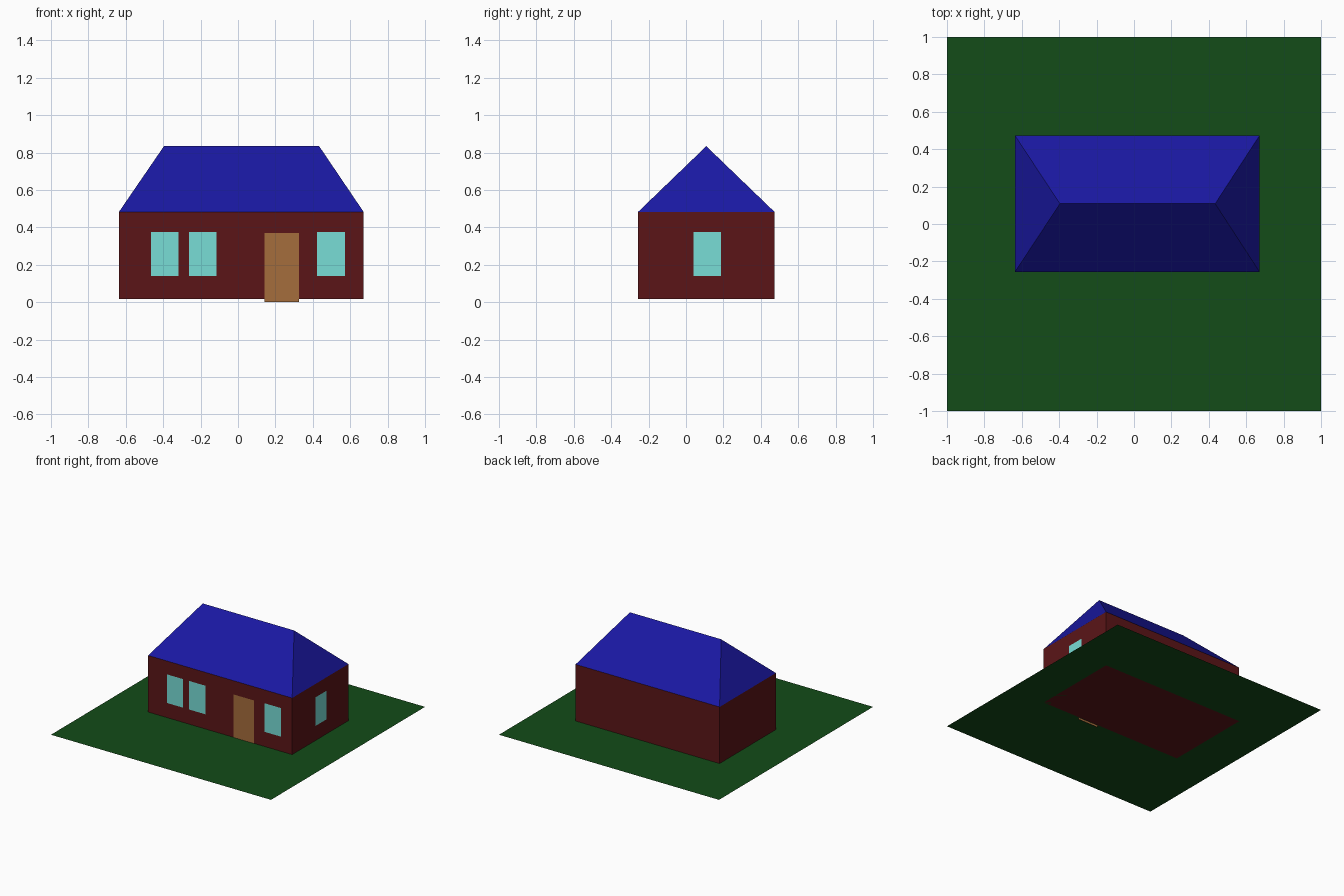
import bpy, bmesh
from mathutils import Vector

if "Cube" in bpy.data.objects:
    bpy.data.objects.remove(bpy.data.objects["Cube"])

X0, X1, Y0, Y1 = -0.637, 0.672, -0.257, 0.474
GROUND, EAVES, RIDGE = 0.017, 0.482, 0.834


def material(name, hex_rgb):
    mat = bpy.data.materials.new(name)
    srgb = [int(hex_rgb[i:i + 2], 16) / 255 for i in (0, 2, 4)]
    mat.diffuse_color = [((c + 0.055) / 1.055) ** 2.4 if c > 0.04 else c / 12.92 for c in srgb] + [1]
    mat.use_nodes = True
    mat.node_tree.nodes["Principled BSDF"].inputs["Base Color"].default_value = mat.diffuse_color
    return mat


def make(name, verts, faces, mat):
    mesh = bpy.data.meshes.new(name)
    mesh.from_pydata(verts, [], faces)
    mesh.materials.append(mat)
    obj = bpy.data.objects.new(name, mesh)
    bpy.context.collection.objects.link(obj)
    return obj


def panel(name, corner, across, up, mat):
    c, a, u = Vector(corner), Vector(across), Vector(up)
    return make(name, [c, c + a, c + a + u, c + u], [(0, 1, 2, 3)], mat)


red = material("brick", "5b1517")
blue = material("roofing", "1a18a2")
green = material("grass", "134c18")
cyan = material("glass", "78ddd6")
brown = material("wood", "a56d3c")

# Flat lawn
panel("lawn", (-1, -1, GROUND), (2, 0, 0), (0, 2, 0), green)

# Wall block
bpy.ops.mesh.primitive_cube_add(size=1, location=((X0 + X1) / 2, (Y0 + Y1) / 2, (GROUND + EAVES) / 2))
walls = bpy.context.object
walls.name = "walls"
walls.scale = (X1 - X0, Y1 - Y0, EAVES - GROUND)
walls.data.materials.append(red)

# Hipped roof
ym = (Y0 + Y1) / 2
make("roof",
     [(X0, Y0, EAVES), (X1, Y0, EAVES), (X1, Y1, EAVES), (X0, Y1, EAVES),
      (-0.396, ym, RIDGE), (0.434, ym, RIDGE)],
     [(0, 1, 5, 4), (1, 2, 5), (2, 3, 4, 5), (3, 0, 4), (3, 2, 1, 0)], blue)

# Door and windows, just proud of the walls
GAP = 0.003
panel("door", (0.142, Y0 - GAP, 0), (0.184, 0, 0), (0, 0, 0.371), brown)
for i, x in enumerate((-0.465, -0.262, 0.423)):
    panel(f"front_window_{i + 1}", (x, Y0 - GAP, 0.139), (0.148, 0, 0), (0, 0, 0.235), cyan)
panel("side_window", (X1 + GAP, 0.04, 0.139), (0, 0.148, 0), (0, 0, 0.235), cyan)
